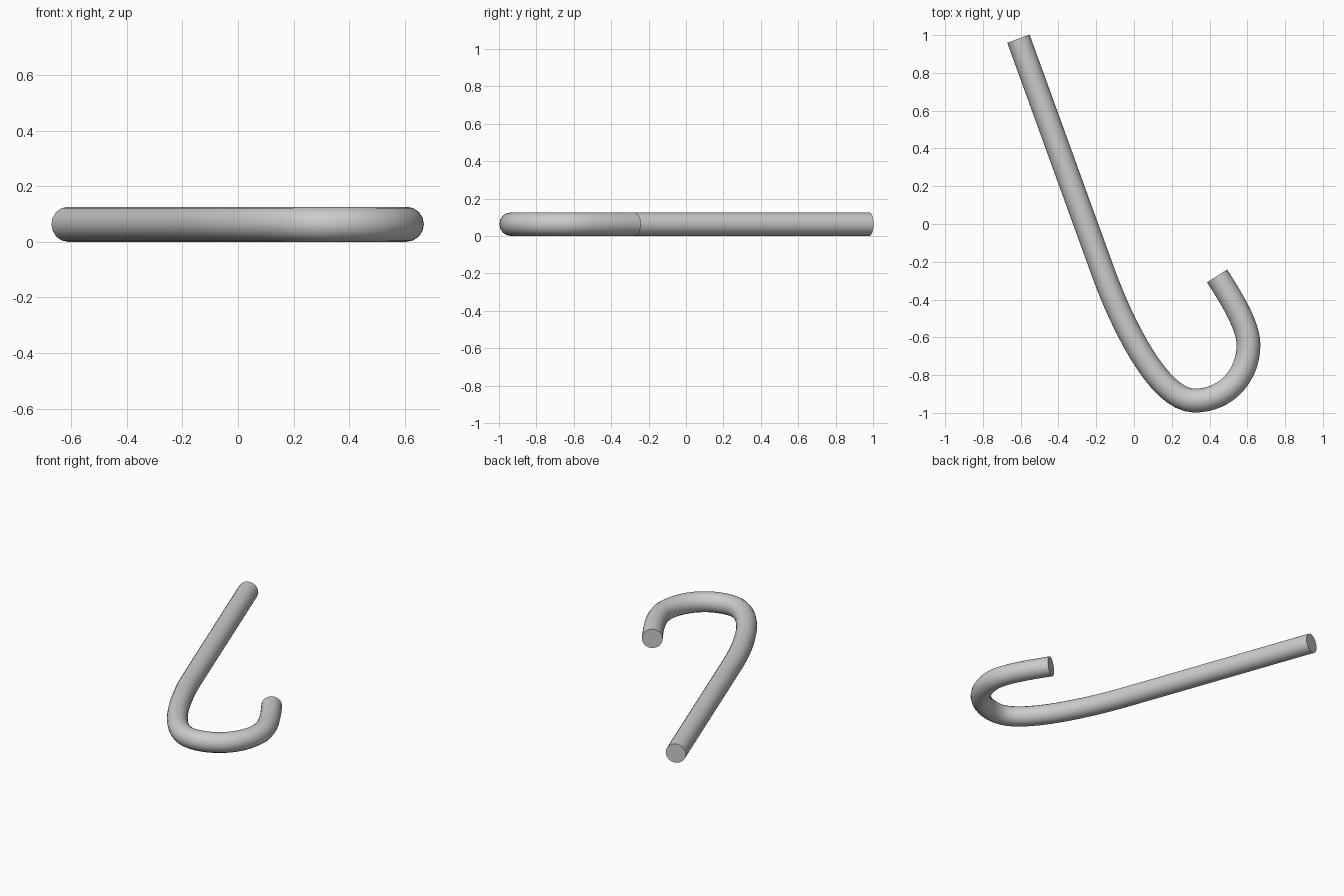
import bpy
import math

if "Cube" in bpy.data.objects:
    bpy.data.objects.remove(bpy.data.objects["Cube"])

R = 0.063

# centre line: (point, left handle, right handle) in plan view
PATH = [
    ((-0.612, 0.981), (-0.65, 1.085), (-0.46, 0.564)),
    ((-0.158, -0.27), (-0.31, 0.147), (-0.075, -0.497)),
    ((0.32, -0.935), (0.125, -0.935), (0.49, -0.935)),
    ((0.606, -0.64), (0.606, -0.80), (0.606, -0.535)),
    ((0.44, -0.275), (0.51, -0.385), (0.40, -0.21)),
]

curve = bpy.data.curves.new("hook_rod", "CURVE")
curve.dimensions = "3D"
curve.resolution_u = 16
curve.bevel_depth = R
curve.bevel_resolution = 6
curve.use_fill_caps = True

spline = curve.splines.new("BEZIER")
spline.bezier_points.add(len(PATH) - 1)
for bp, (co, left, right) in zip(spline.bezier_points, PATH):
    bp.handle_left_type = bp.handle_right_type = "FREE"
    bp.co = (*co, R)
    bp.handle_left = (*left, R)
    bp.handle_right = (*right, R)

# rod with hooked end, as a smooth mesh with crisp flat caps
rod = bpy.data.objects.new("hook_rod", curve)
bpy.context.collection.objects.link(rod)
bpy.context.view_layer.objects.active = rod
rod.select_set(True)
bpy.ops.object.convert(target="MESH")
bpy.ops.object.shade_smooth_by_angle(angle=math.radians(40))
